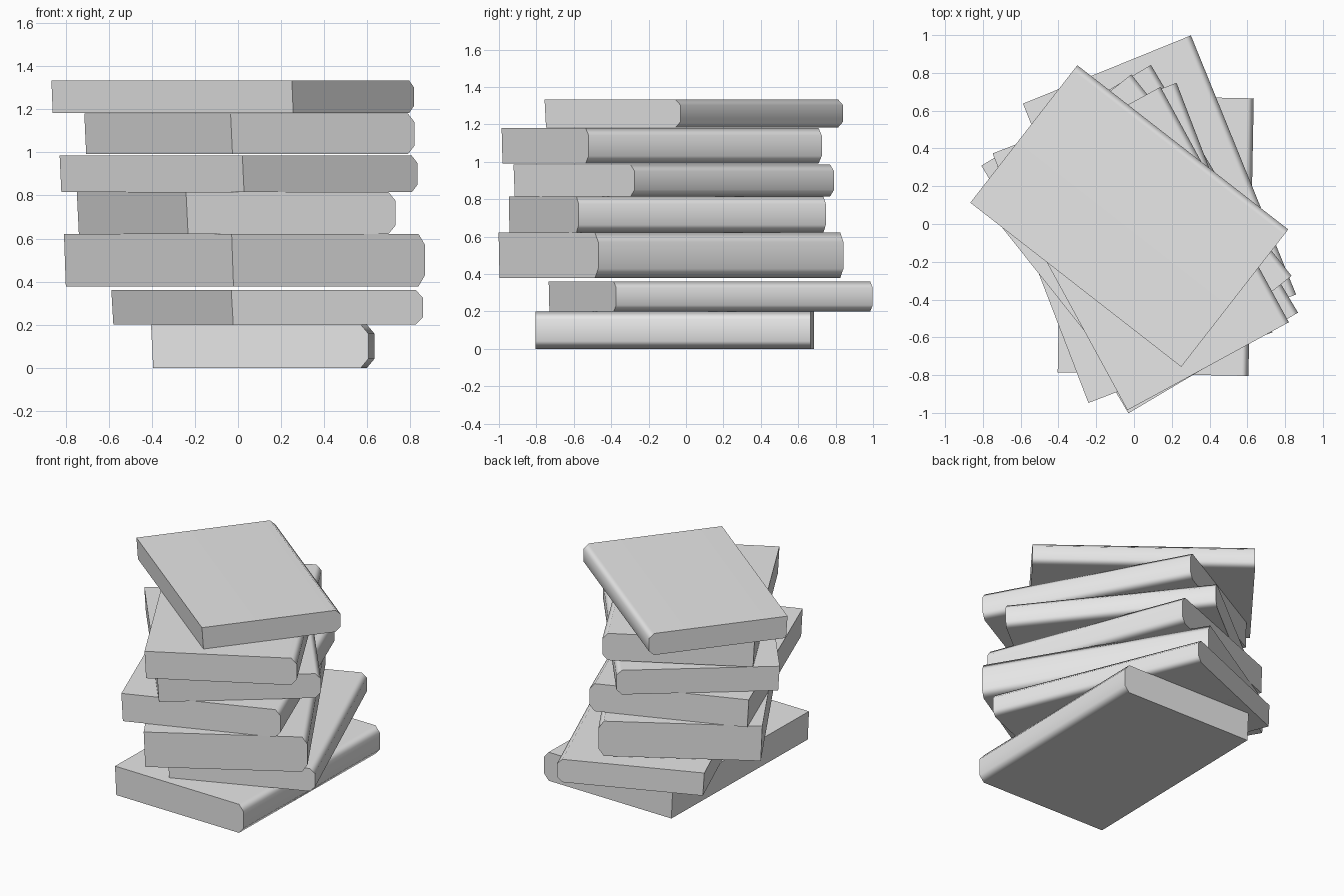
import bpy
import bmesh
import math

cube = bpy.data.objects.get("Cube")
if cube:
    bpy.data.objects.remove(cube, do_unlink=True)

# Single plain grey for every book
grey = bpy.data.materials.new("plain_grey")
grey.use_nodes = True
grey.diffuse_color = (0.8, 0.8, 0.8, 1)
grey.node_tree.nodes["Principled BSDF"].inputs["Base Color"].default_value = (0.8, 0.8, 0.8, 1)

CHAMFER = 0.035   # how far the spine edges are cut back
LEAN = 0.01       # slight slant of the fore edge


def make_book(name, centre, width, length, bottom, top, angle):
    """Closed book: chamfered spine on local +x, slanted fore edge on local -x."""
    height = top - bottom
    half = width / 2
    cut = height * 0.21
    profile = [
        (-half + LEAN, 0),
        (half - CHAMFER, 0),
        (half, cut),
        (half, height - cut),
        (half - CHAMFER, height),
        (-half, height),
    ]
    bm = bmesh.new()
    end = bm.faces.new([bm.verts.new((x, -length / 2, z)) for x, z in profile])
    extruded = bmesh.ops.extrude_face_region(bm, geom=[end])["geom"]
    verts = [v for v in extruded if isinstance(v, bmesh.types.BMVert)]
    bmesh.ops.translate(bm, verts=verts, vec=(0, length, 0))
    bmesh.ops.recalc_face_normals(bm, faces=bm.faces)

    mesh = bpy.data.meshes.new(name)
    bm.to_mesh(mesh)
    bm.free()
    mesh.materials.append(grey)
    book = bpy.data.objects.new(name, mesh)
    bpy.context.collection.objects.link(book)
    book.location = (centre[0], centre[1], bottom)
    book.rotation_euler.z = math.radians(angle)

    # Rounded-looking spine, flat covers, sharp ends
    bpy.ops.object.select_all(action="DESELECT")
    book.select_set(True)
    bpy.context.view_layer.objects.active = book
    bpy.ops.object.shade_smooth_by_angle(angle=math.radians(60))
    weighted = book.modifiers.new("flat_covers", "WEIGHTED_NORMAL")
    weighted.keep_sharp = True
    return book


# Stack from the ground up: centre, width, length, bottom, top, turn
make_book("bottom_book", (0.115, -0.06), 1.01, 1.47, 0, 0.2, -1.1)
make_book("second_book", (0.135, 0.132), 0.96, 1.48, 0.2, 0.36, 22.1)
make_book("third_book", (0.03, -0.08), 1.044, 1.525, 0.378, 0.622, 30.7)
make_book("fourth_book", (-0.008, -0.1), 1.043, 1.415, 0.622, 0.815, 21)
make_book("fifth_book", (0.003, -0.065), 1.04, 1.363, 0.815, 0.985, 38.5)
make_book("sixth_book", (0.053, -0.13), 0.973, 1.419, 0.992, 1.18, 28.6)
make_book("top_book", (-0.025, 0.042), 0.922, 1.415, 1.183, 1.334, 52.1)
